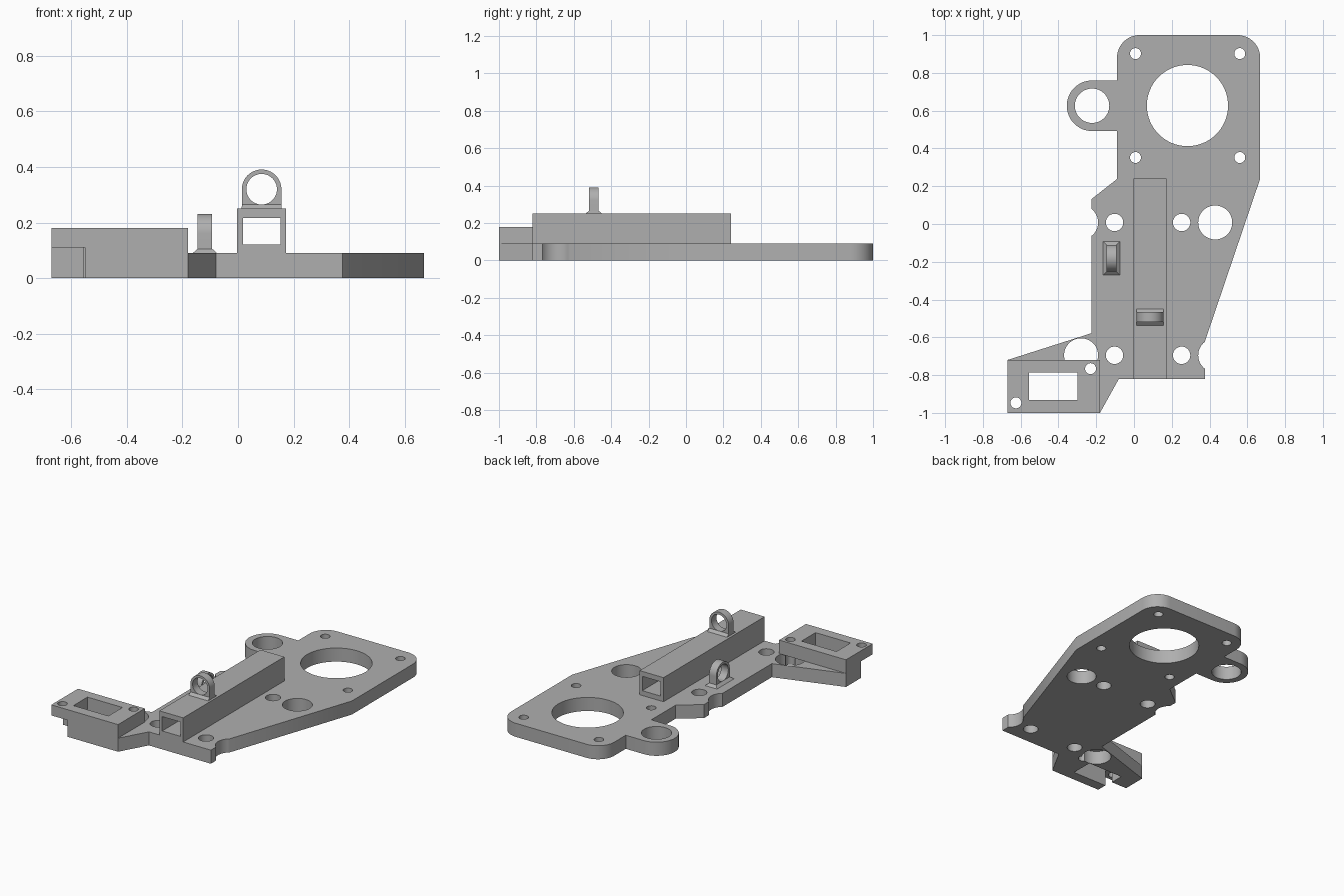
import bpy, bmesh
from math import sin, cos, radians, pi
from mathutils import Matrix

cube = bpy.data.objects.get("Cube")
if cube:
    bpy.data.objects.remove(cube, do_unlink=True)

grey = bpy.data.materials.new("plain grey")
grey.use_nodes = True
grey.diffuse_color = (0.43, 0.43, 0.43, 1)
grey.node_tree.nodes["Principled BSDF"].inputs["Base Color"].default_value = grey.diffuse_color


def arc(cx, cy, r, start, end, steps=16):
    angles = [radians(start + (end - start) * i / steps) for i in range(steps + 1)]
    return [(cx + r * cos(a), cy + r * sin(a)) for a in angles]


def circle(cx, cy, r):
    return arc(cx, cy, r, 0, 360, 64)[:-1]


def rect(x0, x1, y0, y1):
    return [(x0, y0), (x1, y0), (x1, y1), (x0, y1)]


def loft(name, bottom, top, z0, z1, matrix=Matrix()):
    """Solid between two matching outlines."""
    bm = bmesh.new()
    low = [bm.verts.new((x, y, z0)) for x, y in bottom]
    high = [bm.verts.new((x, y, z1)) for x, y in top]
    bm.faces.new(low[::-1])
    bm.faces.new(high)
    for i in range(len(low)):
        j = (i + 1) % len(low)
        bm.faces.new((low[i], low[j], high[j], high[i]))
    bmesh.ops.transform(bm, matrix=matrix, verts=bm.verts)
    bmesh.ops.recalc_face_normals(bm, faces=bm.faces)
    mesh = bpy.data.meshes.new(name)
    bm.to_mesh(mesh)
    bm.free()
    mesh.materials.append(grey)
    obj = bpy.data.objects.new(name, mesh)
    bpy.context.collection.objects.link(obj)
    return obj


def prism(name, outline, z0, z1, matrix=Matrix()):
    return loft(name, outline, outline, z0, z1, matrix)


def activate(obj):
    bpy.ops.object.select_all(action="DESELECT")
    obj.select_set(True)
    bpy.context.view_layer.objects.active = obj


def finish(obj, cutters=()):
    """Cut the openings, then smooth the round walls."""
    activate(obj)
    for cutter in cutters:
        cutter.hide_render = True
        mod = obj.modifiers.new("opening", "BOOLEAN")
        mod.operation = "DIFFERENCE"
        mod.solver = "EXACT"
        mod.object = cutter
        bpy.ops.object.modifier_apply(modifier=mod.name)
        bpy.data.objects.remove(cutter, do_unlink=True)
    bpy.ops.object.shade_smooth_by_angle()


def drill(x, y, r, z1=0.5):
    return prism("drill", circle(x, y, r), -0.1, z1)


PLATE = 0.09       # plate thickness
BLOCK = 0.18       # bracket height
LEDGE = 0.11       # underside of the thin bracket corner
RAIL = 0.25        # rail top

# Base plate with rounded end, side ring and edge notches
outline = [(-0.18, -1), (-0.08, -0.82), (0.375, -0.82)]
outline += arc(0.43, -0.695, 0.09, 232, 128)
outline += [(0.668, 0.24)]
outline += arc(0.548, 0.88, 0.12, 0, 90)
outline += arc(0.03, 0.88, 0.12, 90, 180)
outline += [(-0.09, 0.76)]
outline += arc(-0.222, 0.626, 0.134, 90, 270, 32)
outline += [(-0.09, 0.492), (-0.09, 0.238), (-0.225, 0.132)]
outline += arc(-0.28, 0.008, 0.09, 52, -52)
outline += [(-0.225, -0.578), (-0.67, -0.72), (-0.18, -0.72)]
plate = prism("base_plate", outline, 0, PLATE)

holes = [drill(0.283, 0.627, 0.215), drill(-0.222, 0.626, 0.091),
         drill(0.43, 0.008, 0.09), drill(-0.28, -0.695, 0.09)]
holes += [drill(x, y, 0.029) for x in (0.008, 0.56) for y in (0.352, 0.902)]
holes += [drill(x, y, 0.046) for x in (-0.103, 0.252) for y in (0.008, -0.695)]
finish(plate, holes)

# Corner bracket with window, screw holes and undercut corner
bracket = prism("corner_bracket", rect(-0.67, -0.18, -1, -0.72), 0, BLOCK)
finish(bracket, [
    prism("window", rect(-0.555, -0.298, -0.932, -0.785), -0.1, 0.5),
    prism("undercut", rect(-0.8, -0.55, -1.1, -0.875), -0.1, LEDGE),
    drill(-0.28, -0.695, 0.09, PLATE),
    drill(-0.625, -0.947, 0.029),
    drill(-0.23, -0.766, 0.029),
])

# Hollow square rail
rail = prism("hollow_rail", rect(-0.003, 0.172, -0.82, 0.24), PLATE, RAIL)
turn = Matrix.Rotation(pi / 2, 4, "X")
finish(rail, [prism("bore", rect(0.018, 0.153, 0.122, 0.217), -1, 1, turn)])


def eyelet(name, x, y, z, angle, flare):
    """Upright ring on a flared foot."""
    place = Matrix.Translation((x, y, z)) @ Matrix.Rotation(angle, 4, "Z")
    upright = place @ turn
    half, r, mid = 0.026, 0.071, 0.07
    ring = prism(name + "_ring", arc(0, mid, r, 0, 180, 32) + [(-r, 0), (r, 0)],
                 -half, half, upright)
    finish(ring, [prism("eye", circle(0, mid, 0.055), -0.2, 0.2, upright)])
    w, d = r + flare, half + 0.018
    foot = loft(name + "_foot", rect(-w, w, -d, d), rect(-r, r, -half, half),
                0, 0.016, place)
    finish(foot)


eyelet("rail_eyelet", 0.085, -0.493, RAIL, 0, 0.001)
eyelet("plate_eyelet", -0.119, -0.181, PLATE, pi / 2, 0.018)
